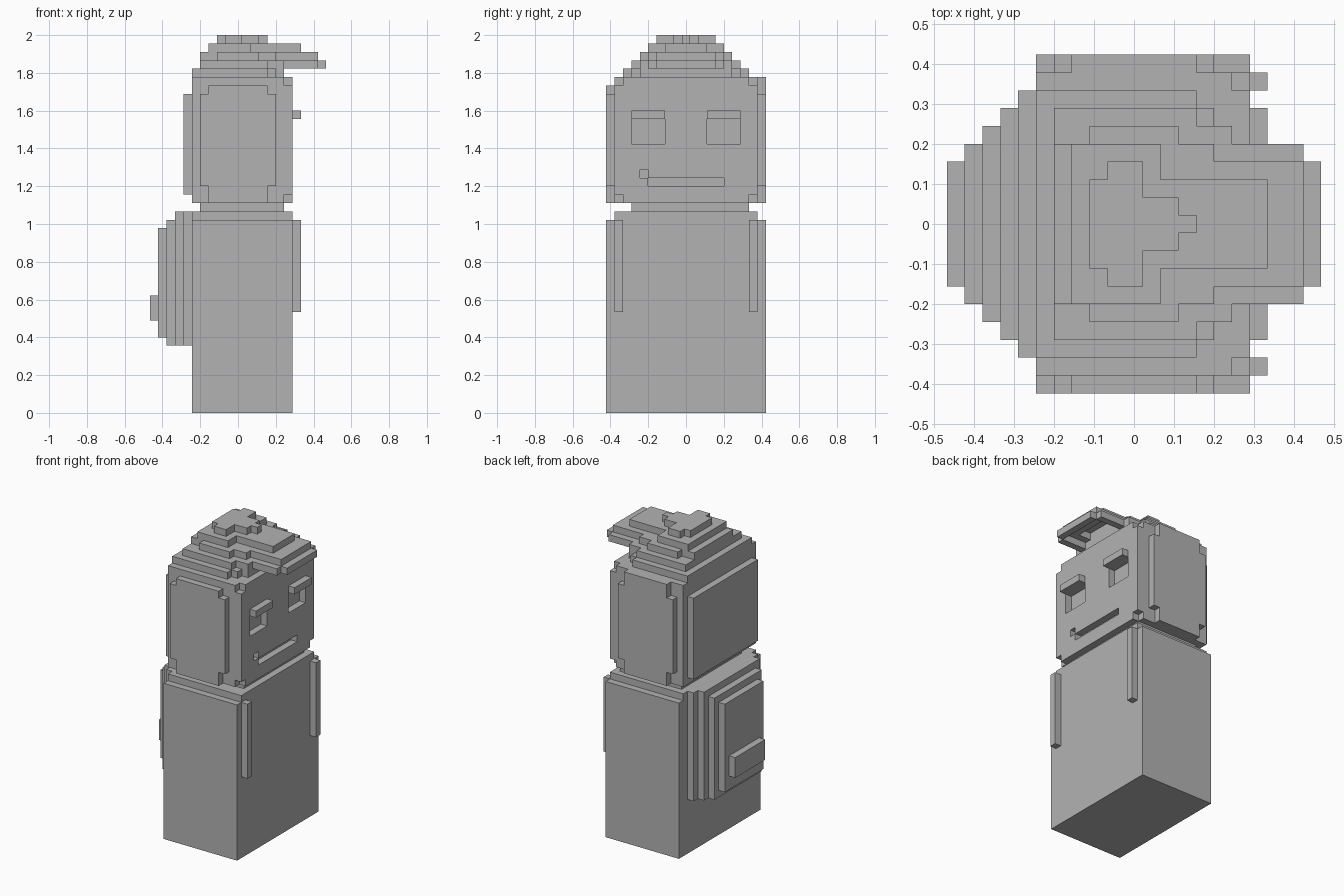
import bpy, bmesh
from itertools import product
from mathutils import Vector

old = bpy.data.objects.get("Cube")
if old:
    bpy.data.objects.remove(old)

UNIT = 2 / 45                      # edge length of one block
ORIGIN = Vector((-10.5, -9.5, 0))  # block grid corner

grey = bpy.data.materials.new("plain grey")
grey.use_nodes = True
grey.diffuse_color = (0.45, 0.45, 0.45, 1)
grey.node_tree.nodes["Principled BSDF"].inputs["Base Color"].default_value = grey.diffuse_color


def cells(boxes):
    """Block cells covered by boxes of (x0, x1, y0, y1, z0, z1)."""
    found = set()
    for x0, x1, y0, y1, z0, z1 in boxes:
        found |= set(product(range(x0, x1), range(y0, y1), range(z0, z1)))
    return found


def mid(x0, x1, width, z0, z1):
    """A box of odd width centred on y."""
    side = (19 - width) // 2
    return (x0, x1, side, 19 - side, z0, z1)


def build(name, boxes, holes=()):
    """Make one outer skin around the blocks of a part."""
    solid = cells(boxes) - cells(holes)
    bm = bmesh.new()
    verts = {}
    for cell in solid:
        for axis, step in product(range(3), (0, 1)):
            beside = list(cell)
            beside[axis] += 2 * step - 1
            if tuple(beside) in solid:
                continue
            u, w = (axis + 1) % 3, (axis + 2) % 3
            ring = []
            for a, b in ((0, 0), (1, 0), (1, 1), (0, 1)):
                p = list(cell)
                p[axis] += step
                p[u] += a
                p[w] += b
                key = tuple(p)
                if key not in verts:
                    verts[key] = bm.verts.new((Vector(p) + ORIGIN) * UNIT)
                ring.append(verts[key])
            bm.faces.new(ring if step else ring[::-1])
    # Merge flat block faces into large panels
    bmesh.ops.dissolve_limit(bm, angle_limit=0.01, verts=bm.verts[:], edges=bm.edges[:])
    mesh = bpy.data.meshes.new(name)
    bm.to_mesh(mesh)
    bm.free()
    mesh.materials.append(grey)
    obj = bpy.data.objects.new(name, mesh)
    bpy.context.collection.objects.link(obj)


# Body with shoulder slab, and neck
build("body", [mid(5, 17, 19, 0, 23), mid(5, 17, 17, 23, 24)])
build("neck", [(6, 16, 3, 17, 24, 25)])

# Head: core, face, side plates and back plate, with sunken eyes and mouth
head = [mid(5, 16, 17, 25, 39), mid(16, 17, 17, 26, 39), mid(16, 17, 15, 25, 40),
        mid(5, 16, 17, 39, 40), mid(4, 5, 15, 26, 38),
        mid(6, 15, 19, 27, 38), mid(7, 14, 19, 25, 39), (7, 14, 18, 19, 39, 40)]
eyes = [(16, 17, y, y + 4, 32, 35) for y in (3, 12)]
mouth = [(16, 17, 5, 14, 27, 28), (16, 17, 4, 5, 28, 29)]
build("head", head, eyes + mouth)

# Eyebrows and front straps
for side, brow_y, strap_y in (("right", 3, 1), ("left", 12, 17)):
    build(side + "_eyebrow", [(17, 18, brow_y, brow_y + 4, 35, 36)])
    build(side + "_strap", [(17, 18, strap_y, strap_y + 1, 12, 23)])

# Cap with stepped crown and a brim hollowed from below
crown = [mid(5, 14, 15, 40, 41), mid(5, 15, 13, 40, 41), mid(5, 16, 11, 40, 41),
         mid(6, 14, 13, 41, 42), mid(6, 16, 11, 41, 42),
         mid(8, 13, 11, 42, 43), mid(6, 15, 9, 42, 43),
         mid(7, 12, 9, 43, 44),
         mid(8, 11, 5, 44, 45), mid(9, 11, 7, 44, 45),
         mid(11, 13, 3, 44, 45), mid(13, 14, 1, 44, 45)]
brim = [mid(16, 20, 9, 41, 42), mid(20, 21, 7, 41, 42),
        mid(15, 20, 7, 42, 43), mid(12, 18, 5, 43, 44)]
build("cap", crown + brim, [mid(16, 20, 7, 41, 42), mid(16, 18, 5, 42, 43)])

# Backpack tapering backwards, with a pocket
build("backpack", [mid(4, 5, 15, 8, 24), mid(3, 4, 13, 8, 24),
                   mid(2, 3, 11, 8, 23), mid(1, 2, 9, 9, 22)])
build("backpack_pocket", [mid(0, 1, 7, 11, 14)])
